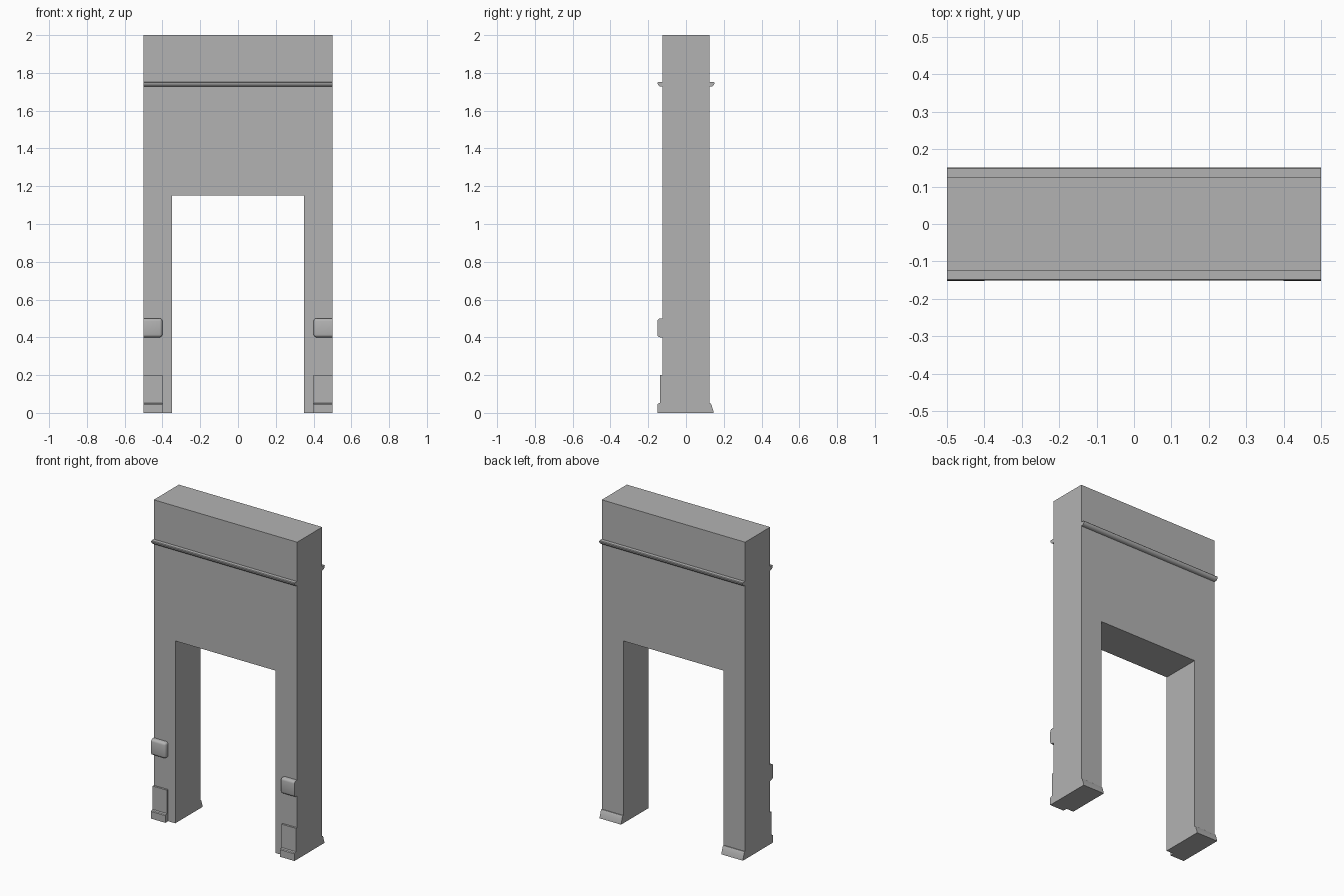
import bpy, bmesh

cube = bpy.data.objects.get("Cube")
if cube:
    bpy.data.objects.remove(cube, do_unlink=True)

stone = bpy.data.materials.new("grey_stone")
stone.use_nodes = True
stone.diffuse_color = (0.45, 0.45, 0.45, 1)
stone.node_tree.nodes["Principled BSDF"].inputs["Base Color"].default_value = (0.45, 0.45, 0.45, 1)

W, D, H = 0.5, 0.125, 2.0      # half width, half depth, height
DOOR_W, DOOR_H = 0.35, 1.15    # half width and height of the opening
PILLAR_IN = 0.4                # inner edge of the front trim


def finish(name, bm, smooth=False):
    bmesh.ops.recalc_face_normals(bm, faces=bm.faces)
    mesh = bpy.data.meshes.new(name)
    bm.to_mesh(mesh)
    bm.free()
    obj = bpy.data.objects.new(name, mesh)
    bpy.context.collection.objects.link(obj)
    mesh.materials.append(stone)
    if smooth:
        bpy.ops.object.select_all(action='DESELECT')
        obj.select_set(True)
        bpy.context.view_layer.objects.active = obj
        bpy.ops.object.shade_smooth_by_angle(angle=0.7)
    return obj


def prism(points, offset):
    """Extrude a closed outline along an offset vector."""
    bm = bmesh.new()
    face = bm.faces.new([bm.verts.new(p) for p in points])
    new = bmesh.ops.extrude_face_region(bm, geom=[face])["geom"]
    verts = [v for v in new if isinstance(v, bmesh.types.BMVert)]
    bmesh.ops.translate(bm, verts=verts, vec=offset)
    return bm


def strip(x0, x1, profile):
    """Run a (y, z) profile from x0 to x1."""
    return prism([(x0, y, z) for y, z in profile], (x1 - x0, 0, 0))


# Wall with its doorway
outline = [(-W, 0), (-DOOR_W, 0), (-DOOR_W, DOOR_H), (DOOR_W, DOOR_H),
           (DOOR_W, 0), (W, 0), (W, H), (-W, H)]
finish("door_wall", prism([(x, -D, z) for x, z in outline], (0, 2 * D, 0)))

# Rounded moulding on both faces
moulding = [(0.12, 1.752), (0.148, 1.752), (0.151, 1.748), (0.15, 1.742),
            (0.146, 1.735), (0.139, 1.729), (0.13, 1.727), (0.12, 1.727)]
for label, s in (("front", -1), ("back", 1)):
    finish(label + "_moulding", strip(-W, W, [(s * y, z) for y, z in moulding]), True)

plinth = [(-0.12, 0), (-0.152, 0), (-0.152, 0.045), (-0.148, 0.05),
          (-0.137, 0.053), (-0.137, 0.2), (-0.12, 0.2)]
skirting = [(0.12, 0), (0.147, 0), (0.145, 0.012), (0.14, 0.025),
            (0.135, 0.043), (0.13, 0.05), (0.12, 0.05)]
block = [(-0.11, 0.4), (-0.152, 0.4), (-0.152, 0.5), (-0.11, 0.5)]

for label, s in (("left", 1), ("right", -1)):
    # Stepped plinth and back skirting at the foot
    finish(label + "_front_plinth", strip(s * PILLAR_IN, s * W, plinth))
    finish(label + "_back_skirting", strip(s * DOOR_W, s * W, skirting), True)

    # Impost block, rounded except where it is flush with the wall
    bm = strip(s * PILLAR_IN, s * W, block)
    edges = [e for e in bm.edges
             if not all(abs(v.co.x) > W - 0.01 for v in e.verts)
             and not all(v.co.y > -D for v in e.verts)]
    bmesh.ops.bevel(bm, geom=edges, offset=0.015, segments=3, profile=0.5,
                    affect='EDGES', clamp_overlap=True)
    finish(label + "_front_block", bm, True)
